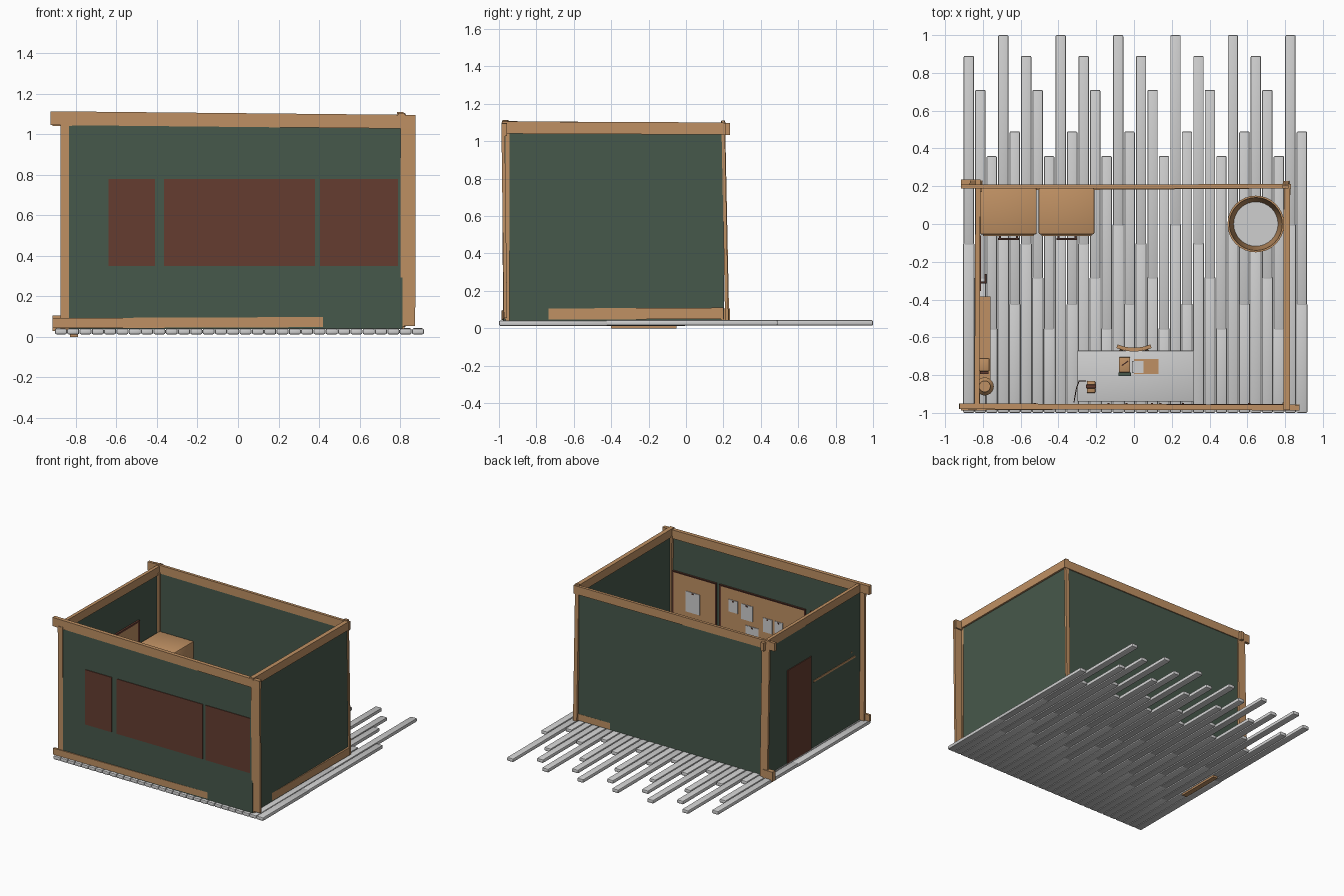
import bpy, bmesh, math
from mathutils import Vector, Matrix


def mat(name, c):
    m = bpy.data.materials.new(name)
    m.diffuse_color = (*c, 1)
    return m


GREEN = mat("wall green", (0.062, 0.098, 0.07))
TAN = mat("tan wood", (0.52, 0.28, 0.125))
BROWN = mat("dark red brown", (0.13, 0.046, 0.03))
GREY = mat("light grey", (0.62, 0.62, 0.62))
DARK = mat("dark brown", (0.06, 0.025, 0.018))


def finish(name, bm, mats, smooth=False):
    bmesh.ops.recalc_face_normals(bm, faces=bm.faces)
    me = bpy.data.meshes.new(name)
    bm.to_mesh(me)
    bm.free()
    for m in mats:
        me.materials.append(m)
    if smooth:
        me.shade_smooth()
        me.set_sharp_from_angle(angle=math.radians(40))
    ob = bpy.data.objects.new(name, me)
    bpy.context.collection.objects.link(ob)
    return ob


def box(name, lo, hi, m, bevel=0.0, panel=None):
    """Box from corner to corner; panel = (axis direction, frame width) insets a tan panel."""
    bm = bmesh.new()
    lo, hi = Vector(lo), Vector(hi)
    mtx = Matrix.Translation((lo + hi) / 2) @ Matrix.Diagonal((*(hi - lo), 1))
    bmesh.ops.create_cube(bm, size=1, matrix=mtx)
    if bevel:
        bmesh.ops.bevel(bm, geom=bm.edges[:], offset=bevel, segments=2, profile=0.5, affect='EDGES')
    if panel:
        bm.normal_update()
        f = max(bm.faces, key=lambda f: f.normal.dot(Vector(panel[0])))
        bmesh.ops.inset_region(bm, faces=[f], thickness=panel[1], depth=-0.005)
        f.material_index = 1
    return finish(name, bm, [m, TAN], bevel > 0)


def beam(name, p, q, w, h, m=TAN, up=(0, 0, 1)):
    """Rectangular timber from p to q, h along the up direction, w across."""
    p, q = Vector(p), Vector(q)
    d = (q - p).normalized()
    side = d.cross(Vector(up)).normalized()
    u = side.cross(d)
    rot = Matrix((side, d, u)).transposed().to_4x4()
    bm = bmesh.new()
    bmesh.ops.create_cube(bm, size=1, matrix=Matrix.Translation((p + q) / 2) @ rot
                          @ Matrix.Diagonal((w, (q - p).length, h, 1)))
    return finish(name, bm, [m])


def lathe(name, prof, centre, m, n=32, cap=False):
    bm = bmesh.new()
    rings = [[bm.verts.new((centre[0] + r * math.cos(a), centre[1] + r * math.sin(a), z))
              for a in [2 * math.pi * i / n for i in range(n)]] for r, z in prof]
    for a, b in zip(rings, rings[1:]):
        for i in range(n):
            bm.faces.new((a[i], a[(i + 1) % n], b[(i + 1) % n], b[i]))
    if cap:
        bm.faces.new(rings[0])
        bm.faces.new(rings[-1])
    return finish(name, bm, [m], True)


# floor planks: five-row repeating stagger, each row jointed from overlapping lengths
ends = (0.89, 0.71, 0.36, 1.0, 0.49)
joints = (-0.1, -0.28, -0.55, 0.0, -0.42)
for i in range(30):
    x = -0.905 + i * 0.0608
    e, j = ends[i % 5], joints[i % 5]
    box("floor_plank_front", (x + 0.001, -1, 0.013), (x + 0.0598, j, 0.041), GREY, 0.007)
    box("floor_plank_back", (x + 0.003, j - 0.01, 0.015), (x + 0.0578, e, 0.043), GREY, 0.007)
box("threshold_underlay", (-0.83, -0.4, 0.0), (-0.79, -0.05, 0.016), TAN)

# walls
box("front_wall", (-0.835, -0.977, 0.04), (0.812, -0.965, 1.06), GREEN)
box("back_wall", (-0.835, 0.192, 0.04), (0.812, 0.202, 1.06), GREEN)
box("left_wall", (-0.836, -0.97, 0.04), (-0.824, 0.2, 1.06), GREEN)
box("right_wall", (0.802, -0.97, 0.04), (0.812, 0.2, 1.06), GREEN)

# top beams, slightly crooked
beam("front_top_beam", (-0.925, -0.965, 1.08), (0.875, -0.972, 1.062), 0.03, 0.068)
beam("back_top_beam", (-0.915, 0.198, 1.075), (0.83, 0.2, 1.065), 0.022, 0.065)
beam("left_top_beam", (-0.832, -0.98, 1.075), (-0.826, 0.235, 1.065), 0.026, 0.065)
beam("right_top_beam", (0.808, -0.985, 1.073), (0.81, 0.2, 1.068), 0.034, 0.065)

# base beams, cutting through the walls at a small angle
beam("front_base_beam", (-0.915, -0.978, 0.068), (0.82, -0.965, 0.075), 0.018, 0.05)
beam("front_base_offcut", (0.48, -0.962, 0.078), (0.82, -0.966, 0.08), 0.018, 0.05)
beam("right_base_beam", (0.8, -0.97, 0.075), (0.82, 0.2, 0.08), 0.016, 0.06)
beam("back_base_beam", (-0.83, 0.185, 0.07), (0.82, 0.196, 0.07), 0.016, 0.05)
beam("left_base_beam", (-0.822, -0.96, 0.07), (-0.822, 0.2, 0.07), 0.016, 0.05)

# corner posts, a flat board on each side of each corner
Y, X = (0, 1, 0), (1, 0, 0)
beam("front_left_post", (-0.855, -0.968, 0.04), (-0.855, -0.974, 1.06), 0.042, 0.02, up=Y)
beam("front_right_post", (0.838, -0.965, 0.055), (0.84, -0.978, 1.09), 0.074, 0.018, up=Y)
beam("front_right_inner_post", (0.808, -0.955, 0.04), (0.8, -0.955, 1.05), 0.03, 0.02, up=Y)
beam("back_right_post", (0.806, 0.218, 0.045), (0.802, 0.198, 1.11), 0.032, 0.018, up=Y)
beam("back_left_post", (-0.835, 0.222, 0.045), (-0.838, 0.2, 1.11), 0.065, 0.018, up=Y)
beam("back_left_inner_post", (-0.815, 0.18, 0.045), (-0.815, 0.18, 1.05), 0.02, 0.02, up=Y)
box("back_left_foot", (-0.915, 0.2, 0.03), (-0.83, 0.235, 0.105), TAN)

# pinboards through the front wall, with papers inside
for x0, x1 in ((-0.64, -0.41), (-0.365, 0.38), (0.405, 0.79)):
    box("pinboard", (x0, -0.982, 0.35), (x1, -0.952, 0.78), BROWN, panel=((0, 1, 0), 0.018))
for x0, x1, z0, z1 in ((0.55, 0.67, 0.49, 0.65), (0.22, 0.3, 0.59, 0.685), (0.09, 0.19, 0.56, 0.68),
                       (0.04, 0.15, 0.41, 0.52), (-0.08, 0, 0.51, 0.62), (-0.17, -0.1, 0.53, 0.62),
                       (-0.57, -0.48, 0.5, 0.62)):
    box("pinned_paper", (x0, -0.958, z0), (x1, -0.953, z1), GREY)
    xm = (x0 + x1) / 2
    box("pin", (xm - 0.006, -0.954, z1 - 0.014), (xm + 0.006, -0.948, z1 - 0.004), BROWN)

# door with inner panel and handle
box("door", (-0.842, -0.355, 0.042), (-0.81, -0.06, 0.77), BROWN, panel=((1, 0, 0), 0.025))
beam("door_handle_stem", (-0.815, -0.31, 0.4), (-0.785, -0.31, 0.4), 0.012, 0.012, DARK)
beam("door_handle_lever", (-0.787, -0.315, 0.4), (-0.787, -0.265, 0.4), 0.01, 0.014, DARK)

# wall shelf and things on it
box("wall_shelf", (-0.84, -0.9, 0.553), (-0.76, -0.385, 0.568), TAN)
box("shelf_box", (-0.82, -0.78, 0.568), (-0.765, -0.71, 0.63), TAN, 0.006)
box("shelf_box_lid", (-0.815, -0.795, 0.568), (-0.77, -0.782, 0.62), BROWN)
lathe("shelf_pot", [(0.022, 0.568), (0.045, 0.59), (0.048, 0.61), (0.025, 0.64), (0.03, 0.65)],
      (-0.79, -0.86), TAN, 20, True)

# filing cabinets with drawers
for x0, x1, h, hx0, hx1, n in ((-0.815, -0.515, 0.59, -0.72, -0.61, 4), (-0.505, -0.21, 0.45, -0.41, -0.3, 3)):
    box("filing_cabinet", (x0, -0.055, 0.042), (x1, 0.19, h), TAN, 0.008)
    step = (h - 0.06) / n
    for k in range(n):
        z = 0.05 + k * step
        box("cabinet_drawer", (x0 + 0.015, -0.064, z + 0.008), (x1 - 0.015, -0.05, z + step - 0.008), TAN, 0.004)
        zc = z + step * 0.6
        beam("drawer_handle", (hx0, -0.08, zc), (hx1, -0.08, zc), 0.01, 0.014, DARK)
        for hx in (hx0 + 0.01, hx1 - 0.01):
            beam("drawer_handle_stem", (hx, -0.08, zc), (hx, -0.06, zc), 0.01, 0.01, DARK)

# round bin with a pale bottom
lathe("bin", [(0.115, 0.043), (0.143, 0.3), (0.15, 0.3), (0.15, 0.325), (0.14, 0.325), (0.122, 0.06)],
      (0.645, 0), TAN)
lathe("bin_bottom", [(0.122, 0.055), (0.122, 0.065)], (0.645, 0), GREY, cap=True)

# desk
D = 0.31
box("desk_top", (-0.3, -0.94, D - 0.025), (0.315, -0.67, D), GREY, 0.004)
for x0 in (-0.29, 0.17):
    box("desk_pedestal", (x0, -0.93, 0.042), (x0 + 0.135, -0.69, D - 0.025), GREY)
    for z in (0.06, 0.175):
        box("desk_drawer", (x0 + 0.01, -0.692, z), (x0 + 0.125, -0.684, z + 0.1), TAN)
box("desk_back_panel", (-0.16, -0.93, 0.1), (0.18, -0.92, D - 0.025), GREY)

# desk clutter
box("desk_folder", (0.0, -0.795, D), (0.13, -0.715, D + 0.006), TAN)
box("desk_paper", (-0.01, -0.79, D + 0.004), (0.05, -0.725, D + 0.008), GREY)
box("notebook", (-0.08, -0.785, D), (-0.02, -0.705, D + 0.02), TAN, 0.003)
box("notebook_binding", (-0.083, -0.805, D), (-0.017, -0.787, D + 0.02), GREEN)
beam("pen", (-0.065, -0.75, D + 0.023), (-0.03, -0.725, D + 0.023), 0.006, 0.006, DARK)
box("telephone_base", (-0.25, -0.895, D), (-0.205, -0.83, D + 0.03), TAN, 0.006)
box("telephone_receiver", (-0.255, -0.87, D + 0.03), (-0.2, -0.85, D + 0.048), BROWN, 0.004)
cord = [(-0.255, -0.83), (-0.29, -0.83), (-0.305, -0.87), (-0.318, -0.945)]
for a, b in zip(cord, cord[1:]):
    beam("telephone_cord", (*a, D + 0.006), (*b, D + 0.006), 0.005, 0.005, DARK)

# chair tucked under the desk, with a curved back
box("chair_seat", (-0.08, -0.8, 0.17), (0.08, -0.665, 0.19), TAN, 0.006)
for x in (-0.065, 0.065):
    beam("chair_back_post", (x, -0.672, 0.042), (x, -0.655, 0.34), 0.014, 0.014, DARK, up=Y)
    beam("chair_front_leg", (x, -0.785, 0.042), (x, -0.785, 0.17), 0.014, 0.014, DARK, up=Y)
arc = [(0.09 * k / 4, -0.665 + 0.018 * (k / 4) ** 2) for k in range(-4, 5)]
for a, b in zip(arc, arc[1:]):
    beam("chair_back_slat", (*a, 0.32), (*b, 0.32), 0.02, 0.07)
